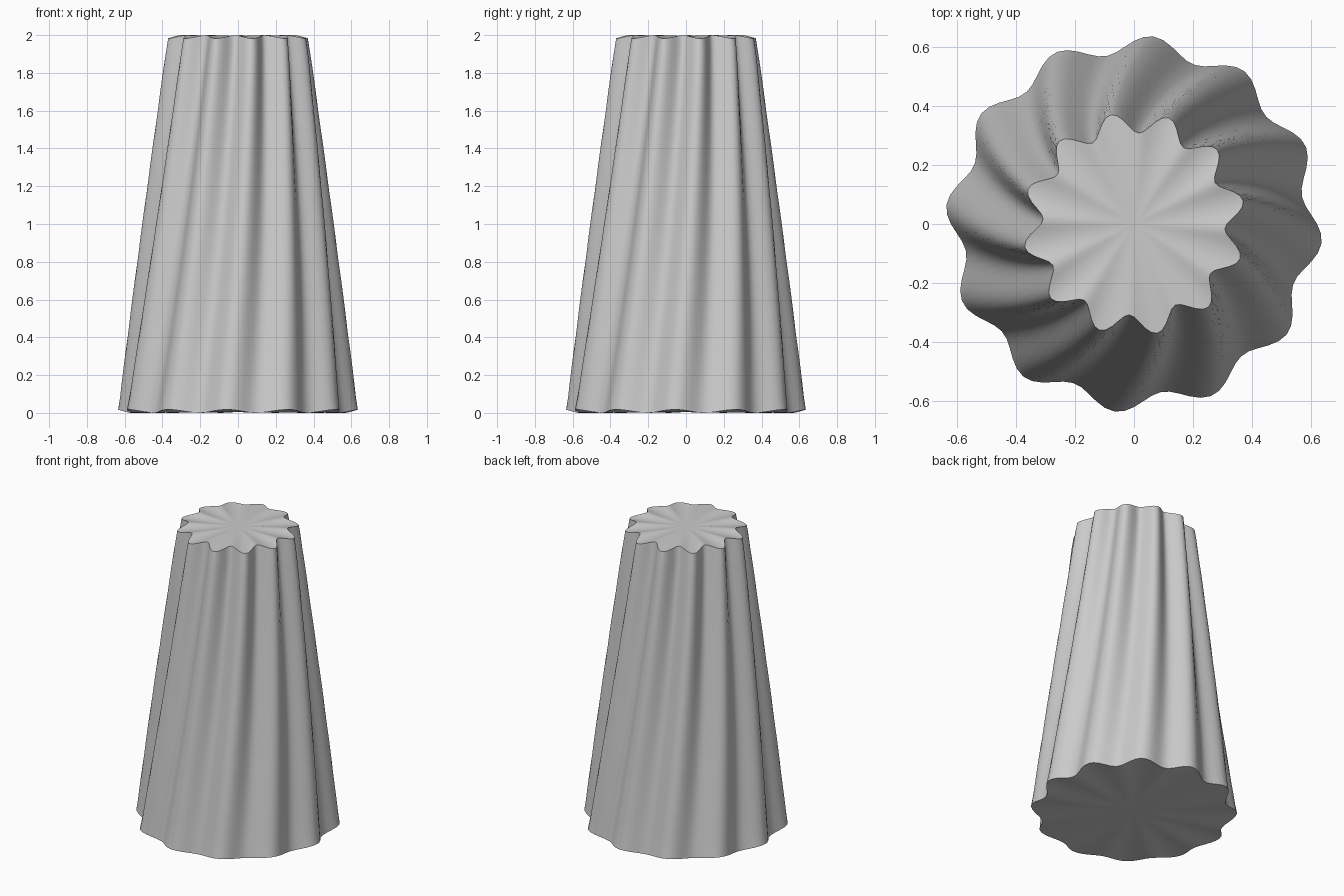
import bpy, bmesh, math

if "Cube" in bpy.data.objects:
    bpy.data.objects.remove(bpy.data.objects["Cube"])

LOBES, SEG, RINGS, HEIGHT = 12, 120, 24, 2.0
RIM_DIP = 0.018  # lobe tips curl slightly away from the end caps


def ring(bm, t):
    """One fluted cross-section; t runs from 0 (base) to 1 (top)."""
    mean = 0.607 + (0.343 - 0.607) * t
    amp = 0.031 + 0.004 * t
    peak = math.radians(-5.5 + 17.5 * t)
    verts = []
    for i in range(SEG):
        a = 2 * math.pi * i / SEG
        wave = math.cos(LOBES * (a - peak))
        r = mean + amp * wave
        z = HEIGHT * t
        if t == 0:
            z += RIM_DIP * (1 + wave) / 2
        elif t == 1:
            z -= RIM_DIP * (1 + wave) / 2
        verts.append(bm.verts.new((r * math.cos(a), r * math.sin(a), z)))
    return verts


bm = bmesh.new()

# Twisted, tapering fluted wall
rings = [ring(bm, k / RINGS) for k in range(RINGS + 1)]
# Keep the first inner ring clear of the curled base rim
for lower, upper in zip(rings, rings[1:]):
    for i in range(SEG):
        j = (i + 1) % SEG
        bm.faces.new((lower[i], lower[j], upper[j], upper[i]))

# Radially rippled end caps
for rim, z, flip in ((rings[0], 0.005, True), (rings[-1], HEIGHT - 0.005, False)):
    centre = bm.verts.new((0, 0, z))
    for i in range(SEG):
        a, b = rim[i], rim[(i + 1) % SEG]
        bm.faces.new((centre, b, a) if flip else (centre, a, b))

bm.normal_update()
mesh = bpy.data.meshes.new("fluted_column")
bm.to_mesh(mesh)
bm.free()
column = bpy.data.objects.new("fluted_column", mesh)
bpy.context.collection.objects.link(column)

# Smooth flutes with crisp rims
bpy.context.view_layer.objects.active = column
column.select_set(True)
bpy.ops.object.shade_smooth_by_angle(angle=math.radians(40))
